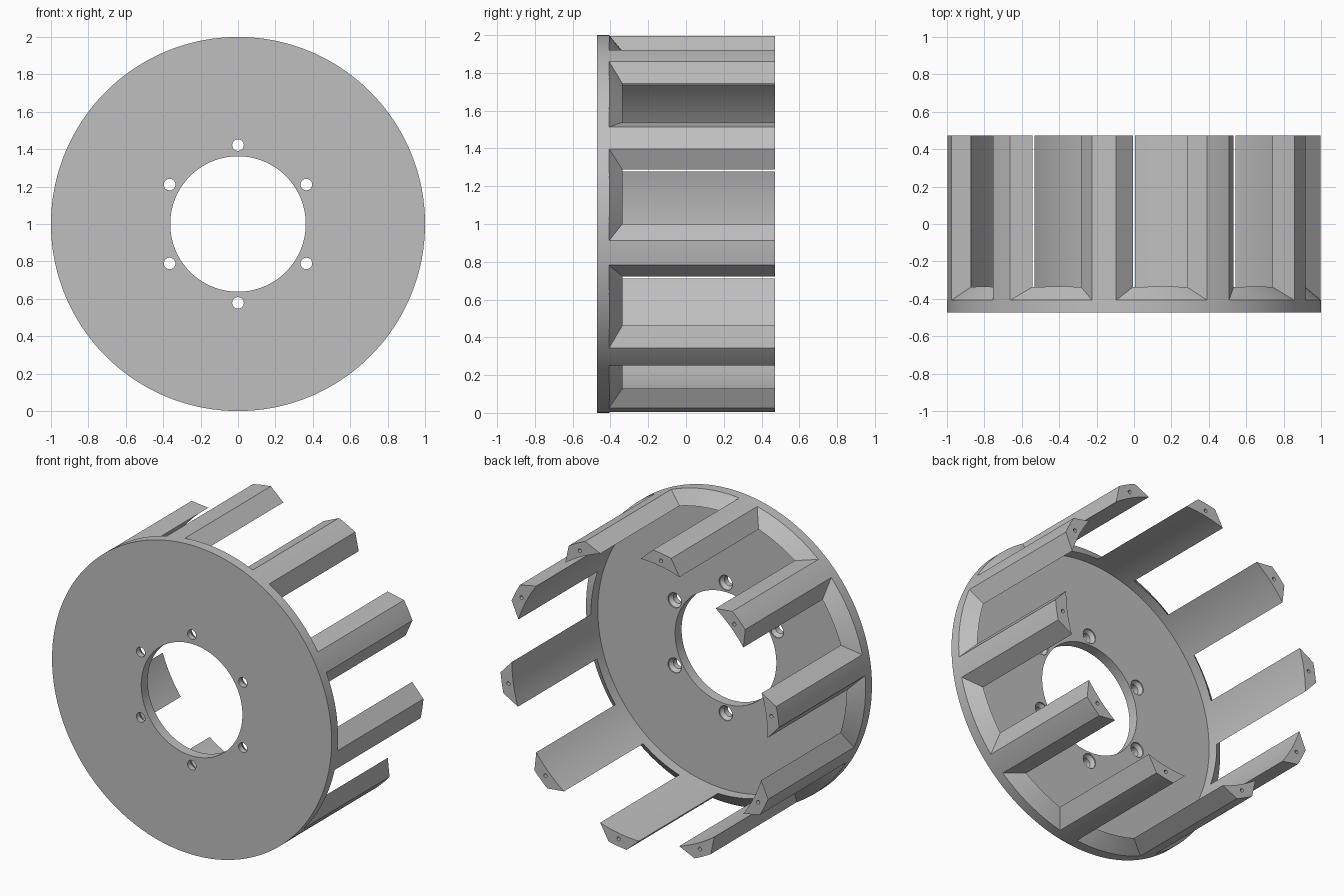
import bpy, bmesh, math
from mathutils import Matrix, Vector

if "Cube" in bpy.data.objects:
    bpy.data.objects.remove(bpy.data.objects["Cube"])

R_OUT, R_IN, R_BORE = 1.0, 0.915, 0.362
Y_FRONT, Y_FLOOR, Y_RIDGE, Y_BACK = -0.472, -0.406, -0.335, 0.472
PRONGS, PHASE = 10, 9.2          # slot centres start at this angle
SEG = 180


def polar(r, deg, y):
    a = math.radians(deg)
    return Vector((r * math.cos(a), y, 1 + r * math.sin(a)))


def finish(name, bm):
    bmesh.ops.recalc_face_normals(bm, faces=bm.faces)
    me = bpy.data.meshes.new(name)
    bm.to_mesh(me)
    bm.free()
    ob = bpy.data.objects.new(name, me)
    bpy.context.collection.objects.link(ob)
    return ob


def revolve(bm, profile, centre=(0, 0, 1), seg=SEG):
    """Closed (radius, y) profile turned about a y-parallel axis."""
    rings = []
    for i in range(seg):
        a = 2 * math.pi * i / seg
        rings.append([bm.verts.new((centre[0] + r * math.cos(a), y, centre[2] + r * math.sin(a)))
                      for r, y in profile])
    n = len(profile)
    for i in range(seg):
        p, q = rings[i], rings[(i + 1) % seg]
        for j in range(n):
            k = (j + 1) % n
            bm.faces.new((p[j], p[k], q[k], q[j]))


def plug(bm, profile, centre, seg=24):
    """Solid turned pin; profile runs from one end to the other."""
    rings = []
    for r, y in profile:
        rings.append([bm.verts.new((centre[0] + r * math.cos(2 * math.pi * i / seg), y,
                                    centre[2] + r * math.sin(2 * math.pi * i / seg)))
                      for i in range(seg)])
    for p, q in zip(rings, rings[1:]):
        for i in range(seg):
            k = (i + 1) % seg
            bm.faces.new((p[i], p[k], q[k], q[i]))
    bm.faces.new(rings[0])
    bm.faces.new(rings[-1])


def slot(bm, mid, steps=14):
    """Tapered slot: wide and deep outside, narrow and shallow inside."""
    cols = []
    for i in range(steps + 1):
        t = 2 * i / steps - 1
        col = []
        for r, top in ((0.885, False), (1.03, False), (1.03, True), (0.885, True)):
            f = (r - R_IN) / (R_OUT - R_IN)
            half = 8.8 + 5.15 * f
            y = 0.6 if top else Y_RIDGE + (Y_FLOOR - Y_RIDGE) * f
            col.append(bm.verts.new(polar(r, mid + t * half, y)))
        cols.append(col)
    for p, q in zip(cols, cols[1:]):
        for j in range(4):
            k = (j + 1) % 4
            bm.faces.new((p[j], p[k], q[k], q[j]))
    bm.faces.new(cols[0])
    bm.faces.new(cols[-1])


# Cup: bored front disc with a thin cylindrical wall
bm = bmesh.new()
revolve(bm, [(R_BORE, Y_FRONT), (R_OUT, Y_FRONT), (R_OUT, Y_BACK),
             (R_IN, Y_BACK), (R_IN, Y_FLOOR), (R_BORE, Y_FLOOR)])
body = finish("pronged_disc", bm)

# Cutters: wall slots, countersunk bolt holes, small holes in the prong tips
bm = bmesh.new()
for i in range(PRONGS):
    slot(bm, PHASE + 36 * i)
slots = finish("slot_cutter", bm)

bm = bmesh.new()
for i in range(6):
    plug(bm, [(0.031, Y_FRONT - 0.05), (0.031, Y_FLOOR - 0.03),
              (0.048, Y_FLOOR - 0.008), (0.048, Y_FLOOR + 0.03)], polar(0.422, 90 + 60 * i, 0))
for i in range(PRONGS):
    plug(bm, [(0.012, Y_BACK - 0.1), (0.012, Y_BACK + 0.05)],
         polar(0.952, PHASE + 18 + 36 * i, 0), 12)
holes = finish("hole_cutter", bm)

bpy.context.view_layer.objects.active = body
body.select_set(True)
for cutter in (slots, holes):
    cutter.hide_render = True
    mod = body.modifiers.new("cut", 'BOOLEAN')
    mod.operation = 'DIFFERENCE'
    mod.solver = 'EXACT'
    mod.object = cutter
    bpy.ops.object.modifier_apply(modifier=mod.name)
    bpy.data.objects.remove(cutter)

# Plain grey finish
grey = bpy.data.materials.new("light_grey")
grey.diffuse_color = (0.52, 0.52, 0.52, 1)
grey.use_nodes = True
grey.node_tree.nodes["Principled BSDF"].inputs["Base Color"].default_value = grey.diffuse_color
body.data.materials.clear()
body.data.materials.append(grey)
bpy.ops.object.shade_smooth_by_angle(angle=math.radians(25))
